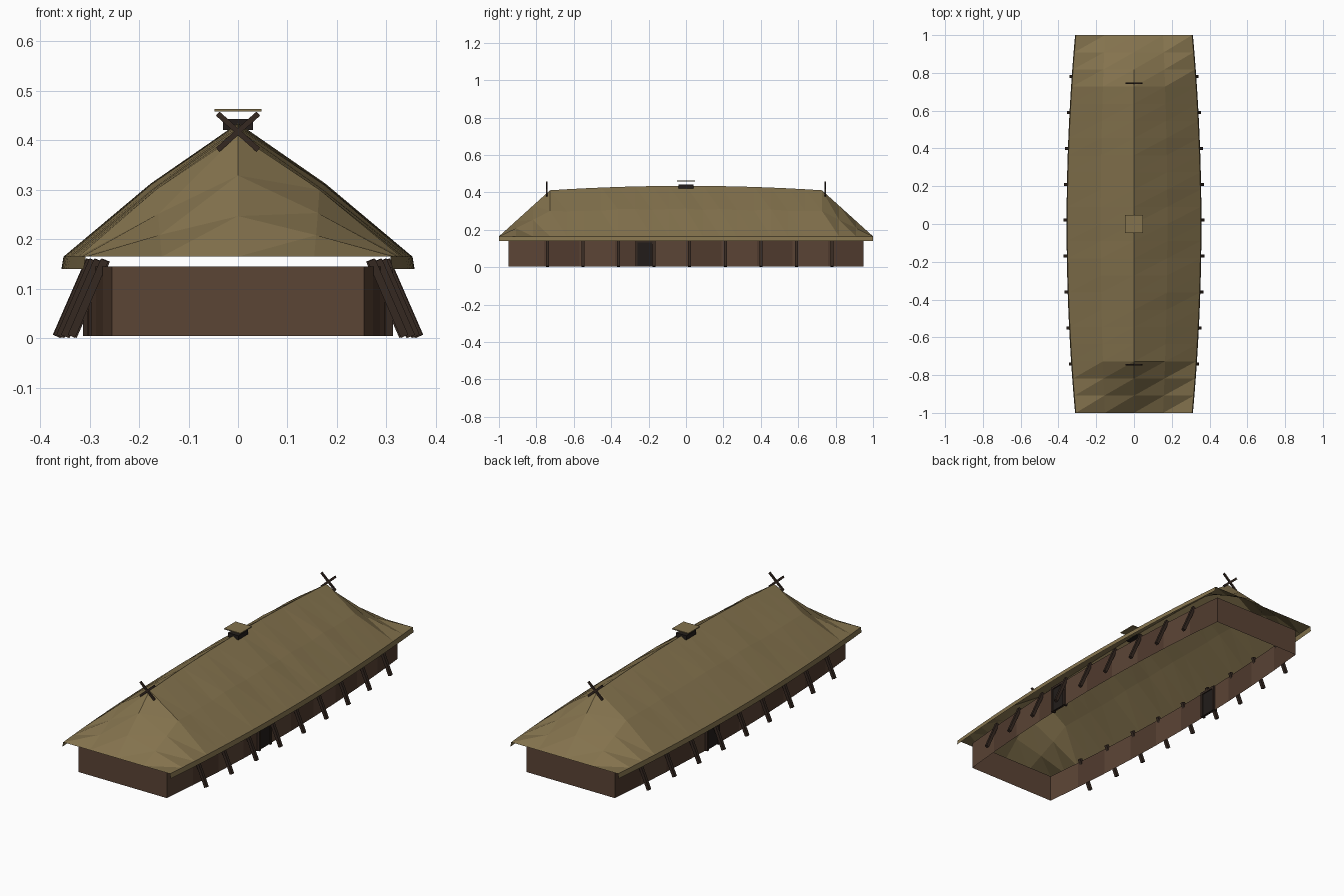
import bpy, bmesh, math, random
from mathutils import Vector, Matrix

if "Cube" in bpy.data.objects:
    bpy.data.objects.remove(bpy.data.objects["Cube"])

random.seed(4)


def material(name, rgb):
    m = bpy.data.materials.new(name)
    m.diffuse_color = (*rgb, 1)
    m.use_nodes = True
    m.node_tree.nodes["Principled BSDF"].inputs["Base Color"].default_value = m.diffuse_color
    return m


THATCH = material("thatch", (0.23, 0.17, 0.075))
WOOD = material("plank", (0.105, 0.058, 0.036))
WOOD2 = material("plank_dark", (0.08, 0.043, 0.027))
POST = material("post_wood", (0.035, 0.021, 0.015))
DARK = material("dark", (0.016, 0.012, 0.010))


def finish(name, bm, *mats):
    me = bpy.data.meshes.new(name)
    bm.to_mesh(me)
    bm.free()
    ob = bpy.data.objects.new(name, me)
    for m in mats:
        me.materials.append(m)
    bpy.context.collection.objects.link(ob)
    return ob


def box(name, centre, size, mat, rot=None):
    bm = bmesh.new()
    bmesh.ops.create_cube(bm, size=1)
    bmesh.ops.scale(bm, vec=size, verts=bm.verts)
    if rot:
        bmesh.ops.transform(bm, matrix=rot, verts=bm.verts)
    bmesh.ops.translate(bm, vec=centre, verts=bm.verts)
    return finish(name, bm, mat)


def beam(name, a, b, w, d, mat):
    """Square timber from a to b, lying in the xz plane."""
    a, b = Vector(a), Vector(b)
    v = b - a
    rot = Matrix.Rotation(math.atan2(v.x, v.z), 4, 'Y')
    return box(name, (a + b) / 2, (w, d, v.length), mat, rot)


def wall_w(y):
    return 0.305 - 0.05 * (y / 0.95) ** 2


# Thatched roof: sections lofted along y, ending in sloping hips
N = 22
bm = bmesh.new()
rows = []
for i in range(N + 1):
    y = -1 + 2 * i / N
    w = 0.353 - 0.045 * y * y
    hip = min(1, i / 3, (N - i) / 3)
    ridge = 0.165 + (0.27 - 0.045 * min(abs(y), 0.727) ** 2) * hip
    row = []
    for s in (-1, -0.999, -0.5, 0, 0.5, 0.999, 1):
        if abs(s) == 1:
            p = (s * (w + 0.004), y, 0.14)          # drooping eave edge
        elif abs(s) > 0.9:
            p = (s * w, y, 0.165)
        elif s:
            z = (ridge + 0.165) / 2 + 0.010 * hip
            p = (s * w, y, z + random.uniform(-0.004, 0.004) * hip)
        else:
            p = (0, y, ridge)
        row.append(bm.verts.new(p))
    rows.append(row)
for a, b in zip(rows, rows[1:]):
    for k in range(6):
        bm.faces.new((a[k], a[k + 1], b[k + 1], b[k])).normal_flip()
bmesh.ops.recalc_face_normals(bm, faces=bm.faces)
if sum(f.normal.z for f in bm.faces) < 0:
    bmesh.ops.reverse_faces(bm, faces=bm.faces)
bmesh.ops.triangulate(bm, faces=bm.faces, quad_method='FIXED')
finish("thatched_roof", bm, THATCH)

# Bowed plank walls: a closed ring, open at top and bottom
ys = [-0.95 + 0.19 * i for i in range(11)]
plan = [(wall_w(y), y) for y in ys] + [(-wall_w(y), y) for y in reversed(ys)]
bm = bmesh.new()
low = [bm.verts.new((x, y, 0.005)) for x, y in plan]
top = [bm.verts.new((x, y, 0.145)) for x, y in plan]
for i in range(len(plan)):
    j = (i + 1) % len(plan)
    f = bm.faces.new((low[i], low[j], top[j], top[i]))
    f.material_index = i % 2 if i not in (10, 21) else 0
finish("plank_walls", bm, WOOD, WOOD2)

# Leaning buttress posts on both sides
for s in (-1, 1):
    for i in range(9):
        y = -0.74 + 0.19 * i
        w = wall_w(y)
        beam(f"leaning_post_{'left' if s < 0 else 'right'}_{i + 1}",
             (s * (w + 0.062), y, 0.004), (s * (w - 0.005), y, 0.158),
             0.016, 0.016, POST)

# Doors: one per side, turned half a circle from each other
for s, side in ((1, "right"), (-1, "left")):
    y0 = -0.22 * s
    x = s * wall_w(y0)
    box(f"door_{side}", (x, y0, 0.07), (0.012, 0.09, 0.125), DARK)
    for e in (-1, 1):
        box(f"door_jamb_{side}_{e}", (x, y0 + e * 0.045, 0.072),
            (0.022, 0.012, 0.135), POST)
    box(f"door_lintel_{side}", (x, y0, 0.137), (0.022, 0.1, 0.012), POST)

# Crossed ridge timbers at both ends
for e, end in ((-1, "front"), (1, "back")):
    for s in (-1, 1):
        beam(f"ridge_cross_{end}_{s}", (-s * 0.041, e * 0.745, 0.381),
             (s * 0.041, e * 0.745, 0.454), 0.011, 0.007, POST)

# Smoke vent with floating cap
box("smoke_vent", (0, 0, 0.432), (0.06, 0.08, 0.022), DARK)
box("smoke_vent_cap", (0, 0, 0.461), (0.094, 0.094, 0.005), THATCH)
